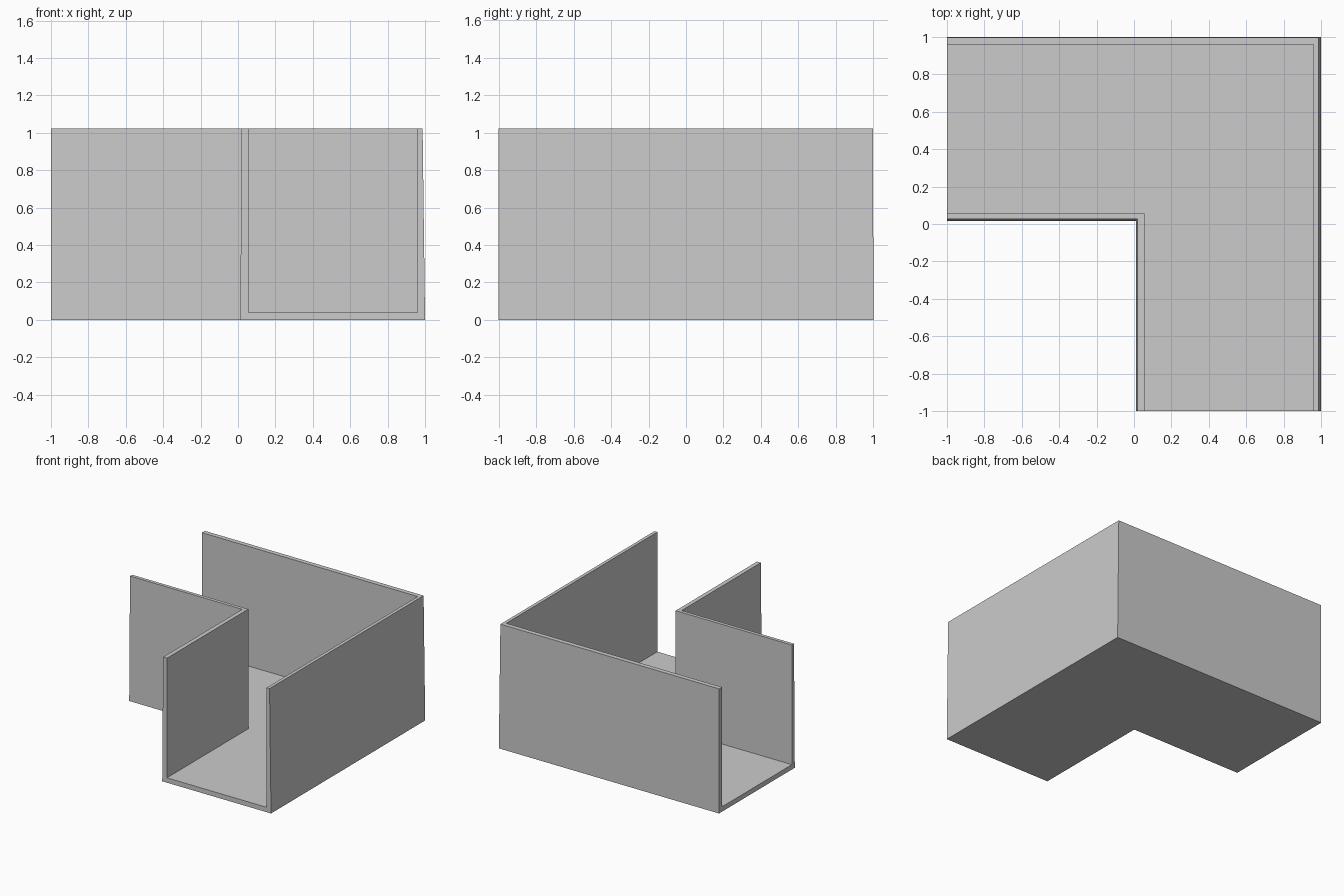
import bpy, bmesh

if "Cube" in bpy.data.objects:
    bpy.data.objects.remove(bpy.data.objects["Cube"])

# U-shaped channel section: (x inset, y inset from the outer faces, height)
profile = [
    (0.0, 0.0, 0.0), (0.013, 0.002, 1.022),          # outer wall, outside face
    (0.04, 0.04, 1.022), (0.04, 0.04, 0.04),         # outer wall, inside face
    (0.945, 0.945, 0.04), (0.945, 0.945, 1.022),     # inner wall, inside face
    (0.98, 0.973, 1.022), (0.988, 0.983, 0.0),       # inner wall, outside face
]

# Sweep the section round the mitred right-angle corner
bm = bmesh.new()
rings = [[], [], []]
for dx, dy, z in profile:
    path = [(-1, 1 - dy, z), (1 - dx, 1 - dy, z), (1 - dx, -1, z)]
    for ring, co in zip(rings, path):
        ring.append(bm.verts.new(co))

n = len(profile)
for a, b in zip(rings, rings[1:]):
    for i in range(n):
        j = (i + 1) % n
        bm.faces.new((a[i], a[j], b[j], b[i]))

# Close the cut ends: two walls and the floor
for ring in (rings[0], rings[2]):
    for quad in ((0, 1, 2, 3), (0, 3, 4, 7), (4, 5, 6, 7)):
        bm.faces.new([ring[k] for k in quad])

bmesh.ops.recalc_face_normals(bm, faces=bm.faces)
mesh = bpy.data.meshes.new("corner_channel")
bm.to_mesh(mesh)
bm.free()
bpy.context.collection.objects.link(bpy.data.objects.new("corner_channel", mesh))
